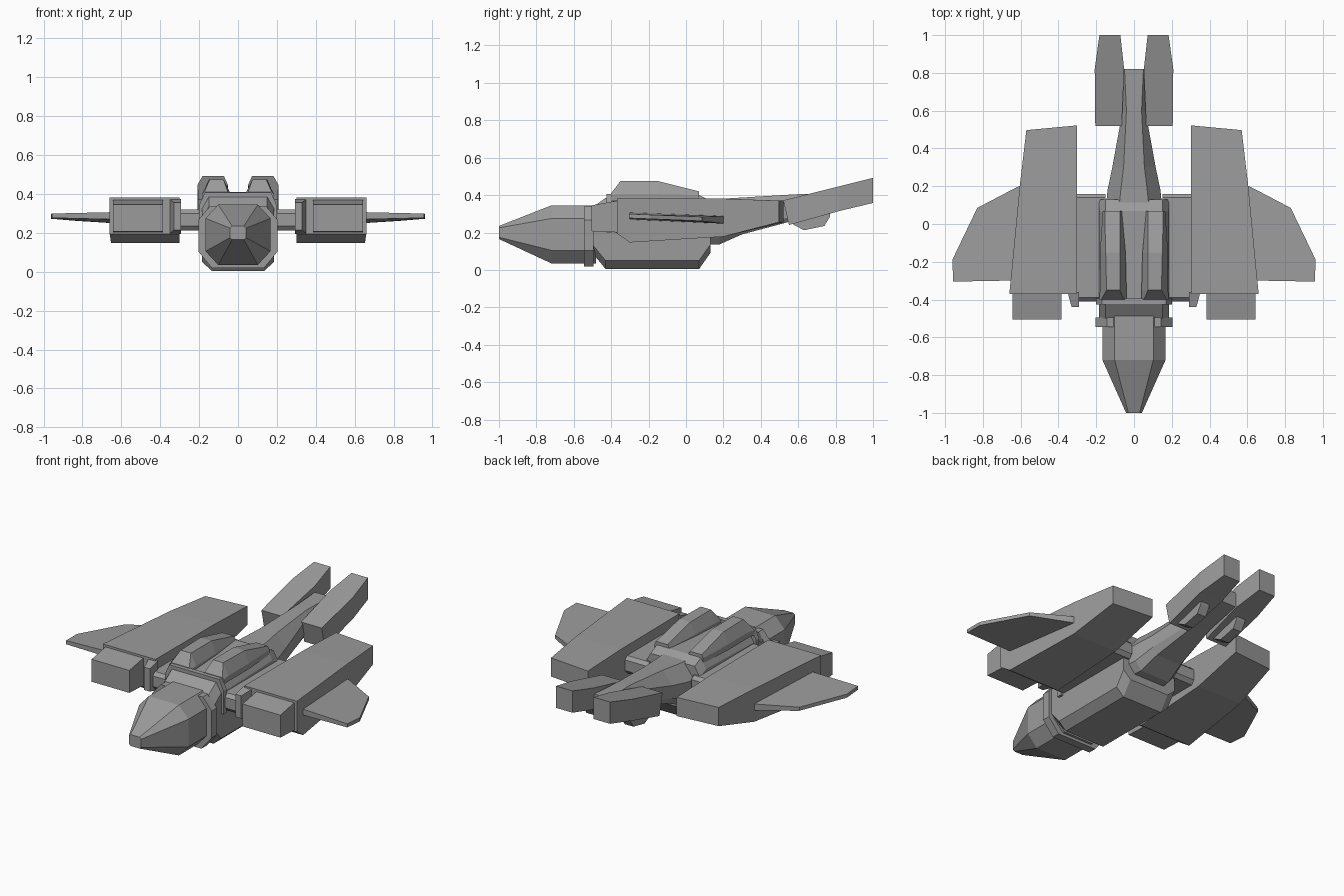
import bpy
import bmesh

default = bpy.data.objects.get("Cube")
if default:
    bpy.data.objects.remove(default, do_unlink=True)

# Single hull colour
hull_grey = bpy.data.materials.new("hull_grey")
hull_grey.use_nodes = True
GREY = (0.33, 0.33, 0.33, 1)
hull_grey.diffuse_color = GREY
hull_grey.node_tree.nodes["Principled BSDF"].inputs["Base Color"].default_value = GREY


def finish(name, bm, mirrored):
    """Turn a bmesh into a flat shaded object, optionally mirrored across x."""
    bmesh.ops.recalc_face_normals(bm, faces=bm.faces)
    mesh = bpy.data.meshes.new(name)
    bm.to_mesh(mesh)
    bm.free()
    mesh.materials.append(hull_grey)
    part = bpy.data.objects.new(name, mesh)
    bpy.context.collection.objects.link(part)
    if mirrored:
        mirror = part.modifiers.new("other_side", "MIRROR")
        mirror.use_mirror_merge = False
    return part


def section(y, left, right, bottom, top, upper=None, lower=None, lean=0):
    """Cross-section at y; upper and lower are (width, height) corner cuts."""
    points = []
    if lower:
        w, h = lower
        points += [(left, bottom + h), (left + w, bottom), (right - w, bottom), (right, bottom + h)]
    else:
        points += [(left, bottom), (right, bottom)]
    if upper:
        w, h = upper
        points += [(right, top - h), (right - w, top), (left + w, top), (left, top - h)]
    else:
        points += [(right, top), (left, top)]
    return [(x, y + lean * (top - z), z) for x, z in points]


def centred(y, half, bottom, top, **cuts):
    return section(y, -half, half, bottom, top, **cuts)


def loft(name, sections, mirrored=False):
    """Skin matching rings of points and close both ends."""
    bm = bmesh.new()
    rings = [[bm.verts.new(p) for p in ring] for ring in sections]
    count = len(rings[0])
    for a, b in zip(rings, rings[1:]):
        for i in range(count):
            j = (i + 1) % count
            bm.faces.new((a[i], a[j], b[j], b[i]))
    bm.faces.new(rings[0])
    bm.faces.new(rings[-1])
    return finish(name, bm, mirrored)


# Faceted nose cone
cut = (0.065, 0.07)
loft("nose", [
    centred(-1, 0.042, 0.165, 0.235, upper=(0.012, 0.01), lower=(0.012, 0.01)),
    centred(-0.72, 0.167, 0.035, 0.345, upper=cut, lower=cut),
    centred(-0.48, 0.167, 0.035, 0.345, upper=cut, lower=cut),
])

# Collar between nose and body
loft("nose_collar", [
    centred(y, 0.203, 0.018, 0.338, upper=(0.06, 0.07), lower=(0.07, 0.085))
    for y in (-0.545, -0.495)
])

# Main body with cut belly and shoulders
shoulder, belly = (0.035, 0.06), (0.05, 0.045)
loft("body", [
    centred(-0.5, 0.185, 0.09, 0.335, upper=shoulder, lower=belly),
    centred(-0.43, 0.185, 0.005, 0.385, upper=shoulder, lower=belly),
    centred(0.07, 0.185, 0.005, 0.4, upper=shoulder, lower=belly),
    centred(0.13, 0.185, 0.09, 0.37, upper=shoulder, lower=belly),
])

# Raised band across the shoulders
loft("shoulder_band", [
    centred(y, 0.2, 0.2, 0.407, upper=(0.03, 0.065)) for y in (-0.425, -0.395)
])

# Twin humps along the back
loft("back_hump", [
    section(-0.4, 0.04, 0.185, 0.37, 0.41, upper=(0.012, 0.01)),
    section(-0.35, 0.04, 0.18, 0.37, 0.475, upper=(0.035, 0.07)),
    section(-0.15, 0.045, 0.18, 0.37, 0.475, upper=(0.03, 0.07)),
    section(0.07, 0.065, 0.165, 0.37, 0.42, upper=(0.01, 0.02)),
], mirrored=True)

# Tapered tail boom
loft("tail_boom", [
    centred(0.1, 0.148, 0.135, 0.378, upper=(0.07, 0.09), lower=(0.04, 0.05)),
    centred(0.18, 0.14, 0.137, 0.38, upper=(0.07, 0.09), lower=(0.04, 0.05)),
    centred(0.3, 0.115, 0.19, 0.387, upper=(0.06, 0.08), lower=(0.03, 0.04)),
    centred(0.6, 0.06, 0.27, 0.405, upper=(0.02, 0.03), lower=(0.01, 0.02)),
    centred(0.82, 0.06, 0.32, 0.41, upper=(0.01, 0.02), lower=(0.01, 0.02)),
])

# Upswept tail thrusters and the small pods beneath them
loft("tail_thruster", [
    section(0.52, 0.065, 0.205, 0.24, 0.372, lean=0.23),
    section(0.82, 0.052, 0.208, 0.315, 0.447),
    section(1, 0.072, 0.183, 0.358, 0.492),
], mirrored=True)
loft("thruster_pod", [
    section(0.57, 0.1, 0.16, 0.245, 0.3),
    section(0.63, 0.1, 0.16, 0.212, 0.32),
    section(0.74, 0.1, 0.16, 0.235, 0.34),
    section(0.77, 0.1, 0.16, 0.285, 0.35),
], mirrored=True)

# Stub joining the body to each nacelle
stub_cut = (0, 0.02)
loft("wing_stub", [
    section(-0.41, 0.15, 0.31, 0.235, 0.3),
    section(-0.39, 0.15, 0.31, 0.212, 0.32),
    section(0.14, 0.15, 0.31, 0.212, 0.32),
    section(0.16, 0.15, 0.31, 0.235, 0.3),
], mirrored=True)

# Large slab nacelles
INNER = 0.302
loft("nacelle", [
    section(-0.37, INNER, 0.66, 0.195, 0.383),
    section(-0.3, INNER, 0.653, 0.147, 0.383),
    section(0.2, INNER, 0.605, 0.178, 0.381),
    section(0.51, INNER, 0.57, 0.255, 0.37),
], mirrored=True).data.vertices
# Skew the back edge of each nacelle
for vert in bpy.data.objects["nacelle"].data.vertices:
    if vert.co.y > 0.5:
        vert.co.y = 0.522 if vert.co.x < 0.4 else 0.497

# Intakes on the nacelle fronts
loft("main_intake", [
    section(-0.505, 0.385, 0.642, 0.207, 0.345),
    section(-0.35, 0.385, 0.642, 0.2, 0.373),
], mirrored=True)
loft("inner_intake", [
    section(-0.44, 0.292, 0.33, 0.215, 0.355),
    section(-0.36, 0.292, 0.352, 0.195, 0.375),
], mirrored=True)

# Thin outer wings, sloping down to the back and thinner at the tip
wing = bmesh.new()
outline = [(0.58, 0.21), (0.62, 0.195), (0.83, 0.085), (0.962, -0.19), (0.957, -0.305), (0.58, -0.298)]
upper_edge, lower_edge = [], []
for x, y in outline:
    middle = 0.288 - 0.04 * (y + 0.3)
    half = 0.02 if x < 0.7 else 0.011
    upper_edge.append(wing.verts.new((x, y, middle + half)))
    lower_edge.append(wing.verts.new((x, y, middle - half)))
wing.faces.new(upper_edge)
wing.faces.new(lower_edge)
for i in range(len(outline)):
    j = (i + 1) % len(outline)
    wing.faces.new((upper_edge[i], upper_edge[j], lower_edge[j], lower_edge[i]))
finish("outer_wing", wing, mirrored=True)
